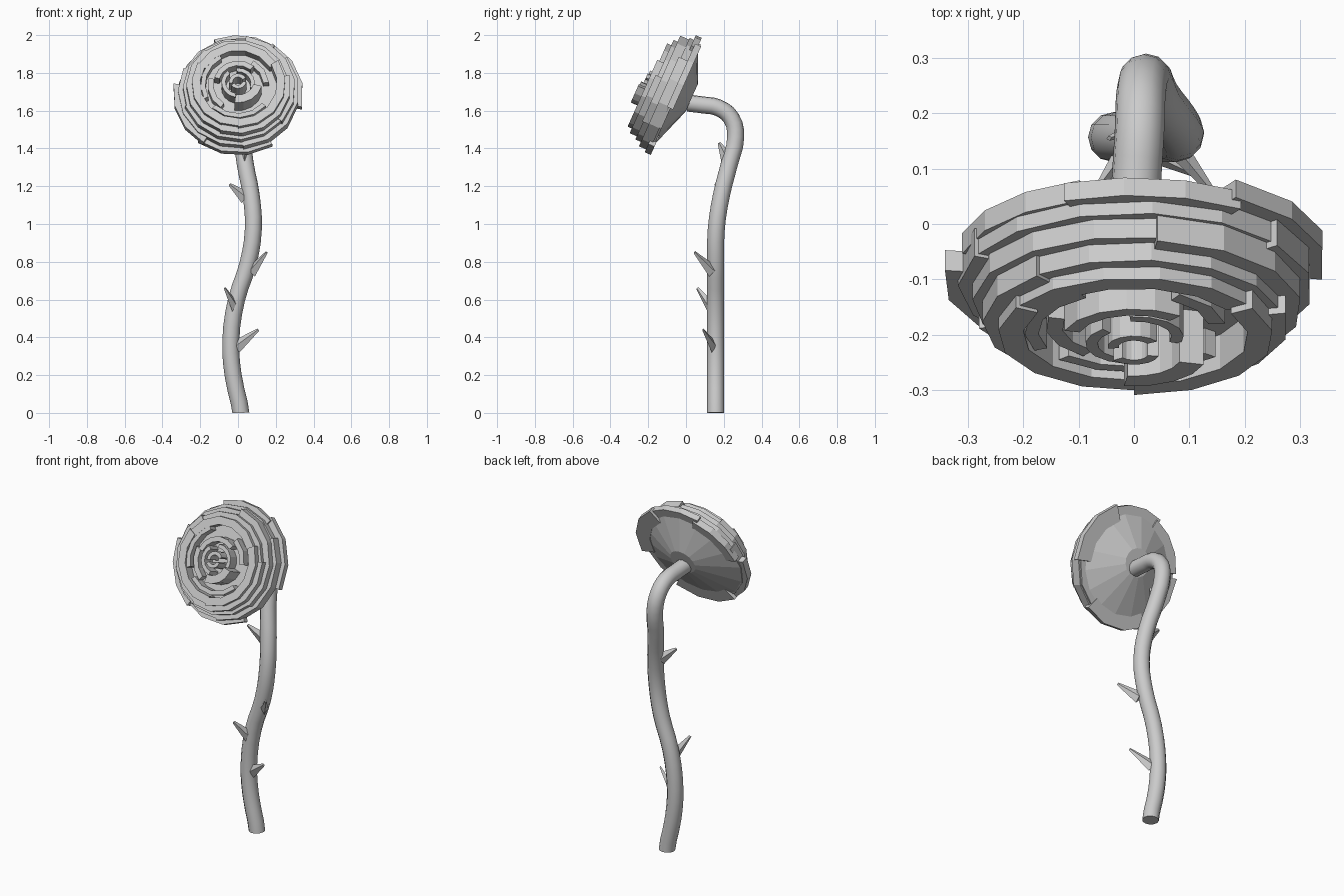
import bpy, bmesh, math
from mathutils import Vector, Matrix

cube = bpy.data.objects.get("Cube")
if cube:
    bpy.data.objects.remove(cube, do_unlink=True)

grey = bpy.data.materials.new("light grey")
grey.use_nodes = True
COLOUR = (0.6, 0.6, 0.6, 1)
grey.diffuse_color = COLOUR
grey.node_tree.nodes["Principled BSDF"].inputs["Base Color"].default_value = COLOUR

# Flower head frame: local z runs out of the bloom, tilted upward
HEAD = Matrix.Translation((0, 0.02, 1.645)) @ Matrix.Rotation(math.radians(66), 4, 'X')


def finish(name, bm, matrix=Matrix()):
    bmesh.ops.recalc_face_normals(bm, faces=bm.faces)
    mesh = bpy.data.meshes.new(name)
    bm.to_mesh(mesh)
    bm.free()
    mesh.materials.append(grey)
    obj = bpy.data.objects.new(name, mesh)
    obj.matrix_world = matrix
    bpy.context.collection.objects.link(obj)
    return obj


def petal(name, outer, thick, back, front, start, end):
    """Curved wall: a rectangular section swept through an arc."""
    bm = bmesh.new()
    steps = max(2, round((end - start) / 22.5))
    section = [(outer - thick, back), (outer, back), (outer, front), (outer - thick, front)]
    rings = []
    for i in range(steps + 1):
        a = math.radians(start + (end - start) * i / steps)
        rings.append([bm.verts.new((r * math.cos(a), r * math.sin(a), h)) for r, h in section])
    for p, q in zip(rings, rings[1:]):
        for k in range(4):
            m = (k + 1) % 4
            bm.faces.new((p[k], p[m], q[m], q[k]))
    bm.faces.new(rings[0])
    bm.faces.new(rings[-1])
    return finish(name, bm, HEAD)


def frustum(name, r1, r2, low, high, back_shift=0):
    bm = bmesh.new()
    bmesh.ops.create_cone(bm, cap_ends=True, segments=16, radius1=r1, radius2=r2, depth=high - low,
                          matrix=Matrix.Translation((0, 0, (low + high) / 2)))
    for v in bm.verts:
        if v.co.z < (low + high) / 2:
            v.co.y += back_shift
    return finish(name, bm, HEAD)


# Cone behind the bloom and the core the petals grow from
frustum("flower_base", 0.08, 0.31, 0, 0.09, 0.025)
frustum("flower_core", 0.29, 0.22, 0.09, 0.18)

# Outermost petals: outer radius, back, front, start angle, end angle
outer_petals = [
    (0.347, 0.065, 0.1, -12, 58),
    (0.337, 0.08, 0.115, 55, 112),
    (0.318, 0.07, 0.11, 108, 168),
    (0.345, 0.095, 0.135, 172, 238),
    (0.343, 0.075, 0.11, 232, 302),
    (0.318, 0.08, 0.12, 298, 350),
]
for i, (r, back, front, a, b) in enumerate(outer_petals):
    petal(f"outer_petal_{i + 1}", r, 0.09, back, front, a, b)

# Stacked tiers: outer radius, wall, back, front, first angle
tiers = [
    (0.318, 0.06, 0.09, 0.145, 35),
    (0.298, 0.06, 0.13, 0.183, 80),
    (0.274, 0.06, 0.16, 0.218, 10),
    (0.246, 0.045, 0.17, 0.242, 30),
]
for t, (r, wall, back, front, first) in enumerate(tiers):
    for k in range(3):
        shift = 0.006 * (k - 1)
        a = first + 120 * k
        petal(f"tier_{t + 1}_petal_{k + 1}", r + shift, wall, back, front + shift, a, a + 122)

# Inner petals: open, spiralling walls with gaps
inner_petals = [
    (0.198, 0.025, 0.235, 120, 205),
    (0.192, 0.025, 0.23, 225, 320),
    (0.165, 0.03, 0.225, 5, 60),
    (0.16, 0.03, 0.225, 165, 235),
    (0.13, 0.028, 0.248, 50, 165),
    (0.13, 0.045, 0.285, 262, 345),
    (0.09, 0.022, 0.245, -20, 95),
    (0.088, 0.022, 0.26, 130, 260),
    (0.048, 0.02, 0.265, 30, 190),
    (0.045, 0.02, 0.28, 215, 350),
]
for i, (r, wall, front, a, b) in enumerate(inner_petals):
    petal(f"inner_petal_{i + 1}", r, wall, 0.17, front, a, b)

# Stem: round tube along a winding path that hooks into the bloom
path = [(0.015, 0.157, 0), (-0.026, 0.157, 0.2), (-0.038, 0.157, 0.38), (-0.008, 0.157, 0.6),
        (0.053, 0.157, 0.79), (0.081, 0.16, 0.97), (0.07, 0.187, 1.15), (0.038, 0.23, 1.32),
        (0.022, 0.263, 1.46), (0.013, 0.24, 1.56), (0.01, 0.17, 1.616), (0.005, 0.09, 1.63),
        (0, 0.01, 1.64)]
curve = bpy.data.curves.new("stem", 'CURVE')
curve.dimensions = '3D'
curve.bevel_depth = 0.045
curve.bevel_resolution = 4
curve.resolution_u = 3
curve.use_fill_caps = True
spline = curve.splines.new('BEZIER')
spline.bezier_points.add(len(path) - 1)
for point, co in zip(spline.bezier_points, path):
    point.co = co
    point.handle_left_type = point.handle_right_type = 'AUTO'
foot = spline.bezier_points[0]
foot.handle_left_type = foot.handle_right_type = 'FREE'
foot.handle_right = (0.013, 0.157, 0.05)
foot.handle_left = (0.015, 0.157, -0.05)
curve.materials.append(grey)
stem = bpy.data.objects.new("stem", curve)
bpy.context.collection.objects.link(stem)
bpy.ops.object.select_all(action='DESELECT')
stem.select_set(True)
bpy.context.view_layer.objects.active = stem
bpy.ops.object.convert(target='MESH')
bpy.ops.object.shade_smooth_by_angle(angle=math.radians(35))

# Thorns: slim four-sided spikes, from base to tip
thorns = [
    ((0.04, 0.185, 1.14), (-0.045, 0.155, 1.21)),
    ((0.075, 0.14, 0.75), (0.152, 0.045, 0.85)),
    ((-0.01, 0.14, 0.55), (-0.07, 0.06, 0.66)),
    ((-0.01, 0.145, 0.35), (0.107, 0.09, 0.44)),
    ((0.035, 0.22, 1.34), (0.035, 0.175, 1.43)),
]
for i, (base, tip) in enumerate(thorns):
    base, tip = Vector(base), Vector(tip)
    axis = tip - base
    bm = bmesh.new()
    bmesh.ops.create_cone(bm, cap_ends=True, segments=4, radius1=0.036, radius2=0.008,
                          depth=axis.length,
                          matrix=Matrix.Translation((0, 0, axis.length / 2)))
    bmesh.ops.scale(bm, vec=(0.55, 1, 1), verts=bm.verts)
    turn = axis.to_track_quat('Z', 'Y').to_matrix().to_4x4()
    finish(f"thorn_{i + 1}", bm, Matrix.Translation(base) @ turn)
